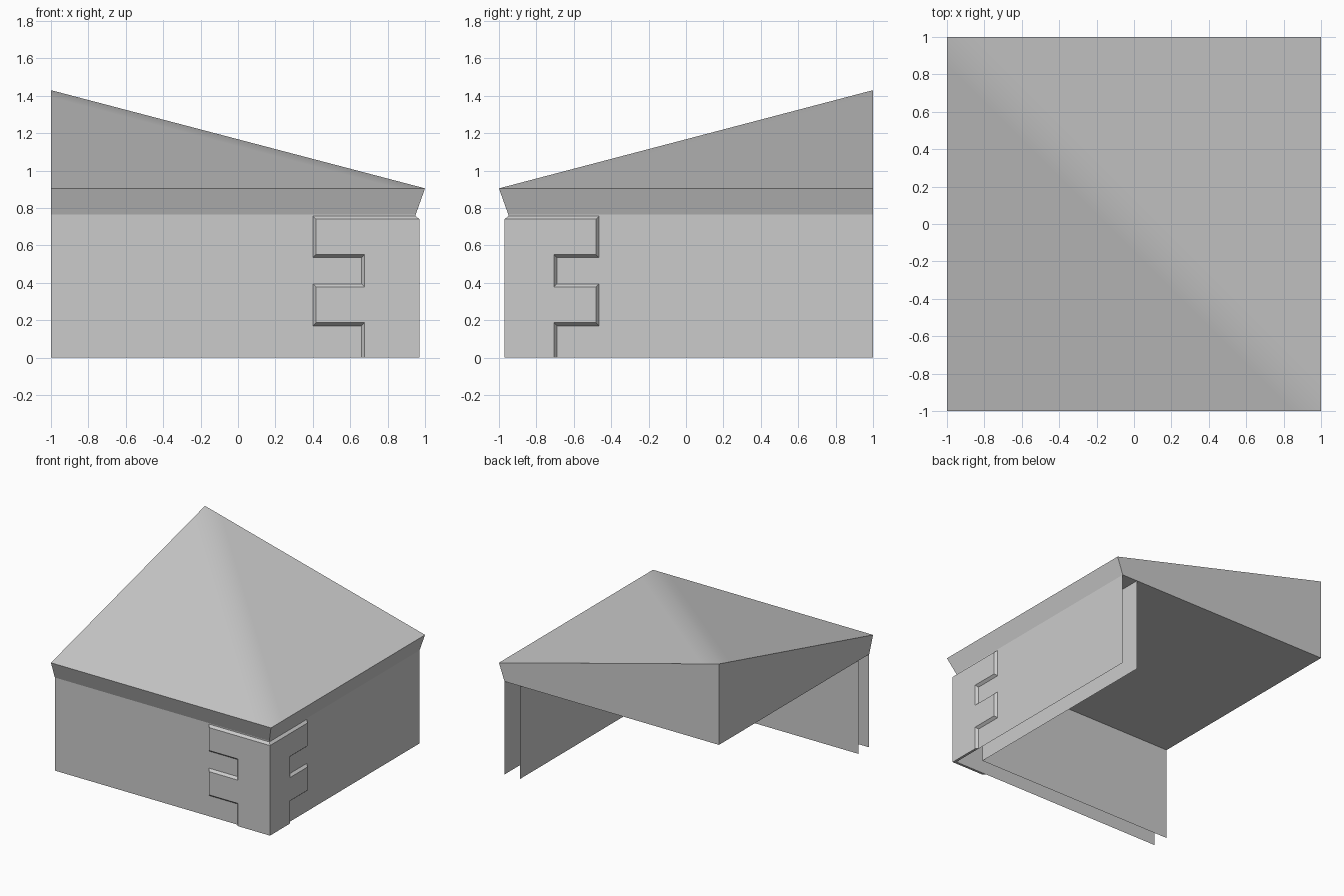
import bpy

cube = bpy.data.objects.get("Cube")
if cube:
    bpy.data.objects.remove(cube, do_unlink=True)

stone = bpy.data.materials.new("grey_stone")
stone.use_nodes = True
GREY = (0.6, 0.6, 0.6, 1)
stone.diffuse_color = GREY
stone.node_tree.nodes["Principled BSDF"].inputs["Base Color"].default_value = GREY

WALL, INNER, FACE = 0.95, 0.81, 0.97    # wall skins and corner block planes
TOP, EAVE, PEAK = 0.765, 0.905, 1.43    # wall top, eave line, roof peak


def make(name, verts, faces):
    mesh = bpy.data.meshes.new(name)
    mesh.from_pydata(verts, [], faces)
    mesh.materials.append(stone)
    obj = bpy.data.objects.new(name, mesh)
    bpy.context.collection.objects.link(obj)
    return obj


def swap(p):
    """Mirror a point across the ridge diagonal, front to right side."""
    return (-p[1], -p[0], p[2])


# Walls: an outer and an inner open skin, each turning the corner
def wall_skin(name, d, inward):
    path = [(-1, -d), (d, -d), (d, 1)]
    verts = [(x, y, z) for z in (0, TOP) for x, y in path]
    faces = [(0, 1, 4, 3), (1, 2, 5, 4)]
    make(name, verts, [f[::-1] for f in faces] if inward else faces)


wall_skin("outer_wall", WALL, False)
wall_skin("inner_wall", INNER, True)

# Roof slopes: flat triangles with a softly shaded strip along the ridge
W = 0.15
strip_z = PEAK - (PEAK - EAVE) * W / 2
corner, peak = (1, -1, EAVE), (-1, 1, PEAK)
front = [(-1, -1, EAVE), (1 - W, -1, EAVE), (-1, 1 - W, strip_z)]
roof = make("roof_slopes", [corner, peak] + front + [swap(p) for p in front],
            [(2, 3, 4), (3, 0, 1, 4), (5, 7, 6), (0, 6, 7, 1)])
for i in (1, 3):
    roof.data.polygons[i].use_smooth = True

# Sloping eave band, the two upright back faces and the ceiling
eave = [(-1, -1, EAVE), corner, (1, 1, EAVE), peak]
base = [(-1, -WALL, TOP), (WALL, -WALL, TOP), (WALL, 1, TOP), (-1, 1, TOP)]
make("eaves_and_ceiling", eave + base,
     [(4, 5, 1, 0), (5, 6, 2, 1), (6, 7, 3, 2), (7, 4, 0, 3), (7, 6, 5, 4)])


# Bevelled corner stones with alternating long and short courses
def corner_stones(name, long, short, right):
    b = 0.017
    steps = [(short, 0, 0), (short, 0.17, b), (long, 0.17, b), (long, 0.395, -b),
             (short, 0.395, -b), (short, 0.535, b), (long, 0.535, b),
             (long, 0.757, -b)]
    outer = [(x, -WALL, z) for x, z, dz in steps]
    outer += [(WALL, -WALL, 0.757), (WALL, -WALL, 0)]
    raised = [(x + b, -FACE, z + dz) for x, z, dz in steps]
    raised += [(FACE, -FACE, 0.74), (FACE, -FACE, 0)]
    n = len(outer)
    verts = outer + raised
    faces = [tuple(range(2 * n - 1, n - 1, -1))]
    # Bevels around the outline plus the underside, leaving the shared corner
    faces += [(i, (i + 1) % n, n + (i + 1) % n, n + i)
              for i in range(n) if i != n - 2]
    if right:
        verts = [swap(p) for p in verts]
        faces = [f[::-1] for f in faces]
    make(name, verts, faces)


corner_stones("front_corner_stones", 0.40, 0.66, False)
corner_stones("right_corner_stones", 0.465, 0.69, True)
